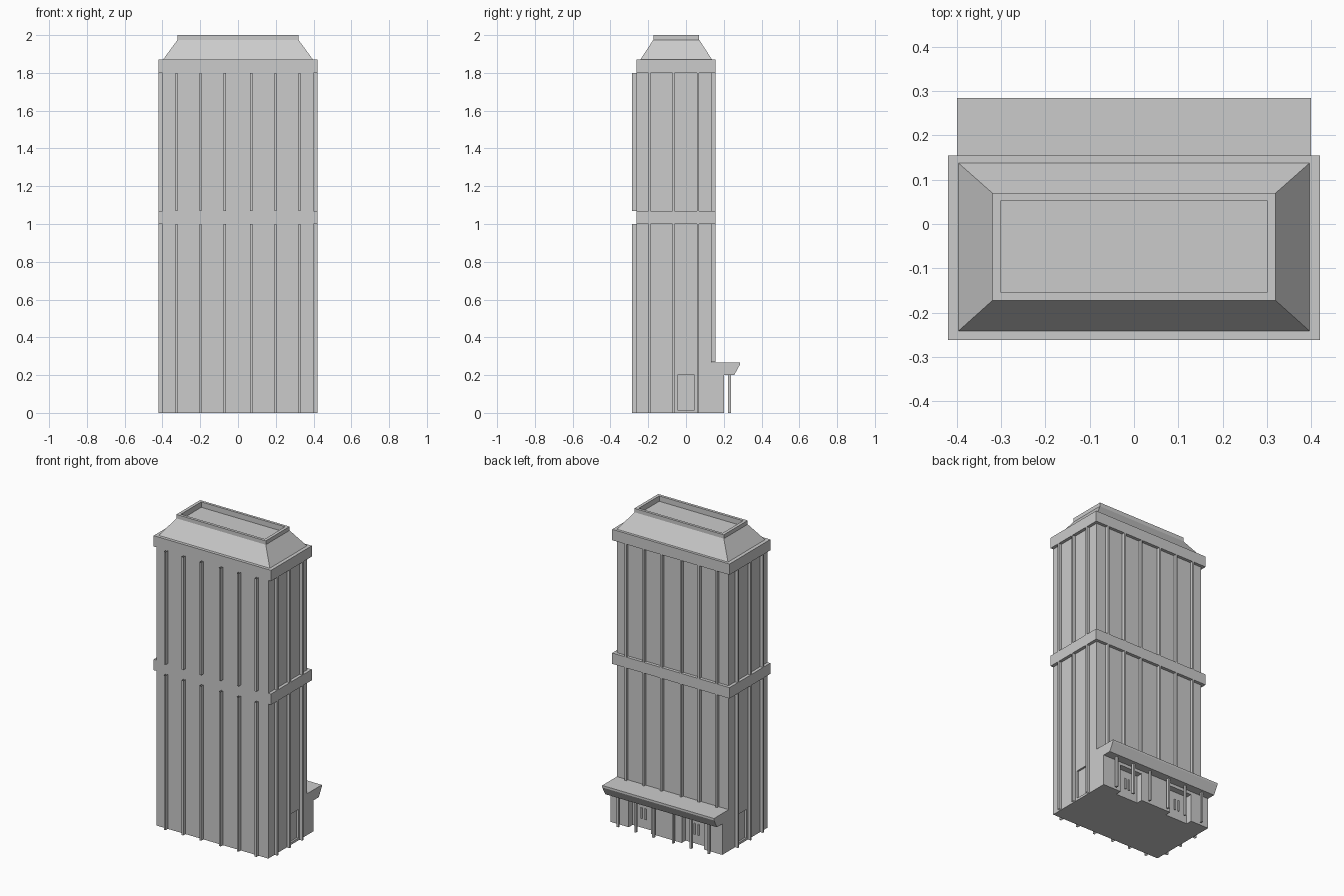
import bpy, bmesh

default = bpy.data.objects.get("Cube")
if default:
    bpy.data.objects.remove(default, do_unlink=True)

grey = bpy.data.materials.new("concrete_grey")
grey.use_nodes = True
grey.diffuse_color = (0.6, 0.6, 0.6, 1)
grey.node_tree.nodes["Principled BSDF"].inputs["Base Color"].default_value = (0.6, 0.6, 0.6, 1)

FRONT, BACK, SIDE = -0.262, 0.135, 0.40   # tower walls
OUT = 0.02                                # how far ribs and bands stand out


def finish(name, bm):
    bmesh.ops.recalc_face_normals(bm, faces=bm.faces)
    mesh = bpy.data.meshes.new(name)
    bm.to_mesh(mesh)
    bm.free()
    mesh.materials.append(grey)
    ob = bpy.data.objects.new(name, mesh)
    bpy.context.collection.objects.link(ob)
    return ob


def add_box(bm, x, y, z, open_ends=False):
    """Add a box from (low, high) pairs; open_ends leaves out top and bottom."""
    v = [bm.verts.new((a, b, c)) for c in z for b in y for a in x]
    quads = [(0, 1, 5, 4), (1, 3, 7, 5), (3, 2, 6, 7), (2, 0, 4, 6)]
    if not open_ends:
        quads += [(0, 2, 3, 1), (4, 5, 7, 6)]
    for q in quads:
        bm.faces.new([v[i] for i in q])


def box(name, x, y, z):
    bm = bmesh.new()
    add_box(bm, x, y, z)
    return finish(name, bm)


def carve(ob, x, y, z):
    """Cut a box-shaped recess and drop the cutter."""
    cutter = box("cutter", x, y, z)
    cutter.hide_render = True
    mod = ob.modifiers.new("recess", 'BOOLEAN')
    mod.operation, mod.solver, mod.object = 'DIFFERENCE', 'EXACT', cutter
    bpy.context.view_layer.objects.active = ob
    bpy.ops.object.modifier_apply(modifier=mod.name)
    bpy.data.objects.remove(cutter, do_unlink=True)


# Tower with a recessed door on each side
tower = box("tower", (-SIDE, SIDE), (FRONT, BACK), (0, 1.84))
for s in (-1, 1):
    carve(tower, sorted((s * 0.388, s * 0.45)), (-0.045, 0.045), (0.015, 0.2))

# Bands, flush with the front wall
for name, z in (("middle_band", (1.0, 1.07)), ("top_band", (1.8, 1.87))):
    box(name, (-SIDE - OUT, SIDE + OUT), (FRONT, BACK + OUT), z)

# Vertical ribs on all four walls
rib_x = [s * x for s in (-1, 1) for x in (0.07, 0.198, 0.325)]
rib_y = (-0.193, -0.066, 0.063)
W = 0.006
bm = bmesh.new()
for z in ((0, 1.0), (1.07, 1.8)):
    for x in rib_x:
        add_box(bm, (x - W, x + W), (FRONT - 0.023, FRONT), z, True)
        add_box(bm, (x - W, x + W), (BACK, BACK + OUT), (max(z[0], 0.27), z[1]), True)
    for y in rib_y:
        for s in (-1, 1):
            add_box(bm, sorted((s * SIDE, s * (SIDE + OUT))), (y - W, y + W), z, True)
finish("wall_ribs", bm)

# Hipped roof with a raised rim and sunken top: rings of (half x, y low, y high, z)
rings = [(0.397, -0.242, 0.138, 1.87), (0.32, -0.173, 0.07, 1.975),
         (0.32, -0.173, 0.07, 2.0), (0.30, -0.155, 0.053, 2.0),
         (0.30, -0.155, 0.053, 1.965)]
bm = bmesh.new()
loops = [[bm.verts.new(p) for p in ((-x, a, z), (x, a, z), (x, b, z), (-x, b, z))]
         for x, a, b, z in rings]
for low, high in zip(loops, loops[1:]):
    for i in range(4):
        j = (i + 1) % 4
        bm.faces.new((low[i], low[j], high[j], high[i]))
bm.faces.new(loops[-1])
bm.faces.new(loops[0][::-1])
finish("hipped_roof", bm)

# Rear entrance block with two door alcoves
entrance = box("entrance_block", (-SIDE, SIDE), (BACK, 0.2), (0, 0.2))
for s in (-1, 1):
    carve(entrance, (s * 0.19 - 0.08, s * 0.19 + 0.08), (0.16, 0.25), (-0.01, 0.18))

# Narrow door handles and central pilasters
bm = bmesh.new()
for s in (-1, 1):
    for d in (-0.014, 0.014):
        x = s * 0.19 + d
        add_box(bm, (x - 0.005, x + 0.005), (0.16, 0.167), (0.06, 0.13))
finish("door_handles", bm)

# Entrance posts
bm = bmesh.new()
for x in rib_x:
    add_box(bm, (x - W, x + W), (0.222, 0.237), (0, 0.2))
finish("entrance_posts", bm)

# Canopy with a sloping fascia, extruded along x
profile = [(BACK, 0.2), (0.255, 0.2), (0.285, 0.255), (0.285, 0.268), (BACK, 0.268)]
bm = bmesh.new()
ends = [[bm.verts.new((x, y, z)) for y, z in profile] for x in (-SIDE, SIDE)]
for end in ends:
    bm.faces.new(end)
for i in range(len(profile)):
    j = (i + 1) % len(profile)
    bm.faces.new((ends[0][i], ends[0][j], ends[1][j], ends[1][i]))
finish("entrance_canopy", bm)
